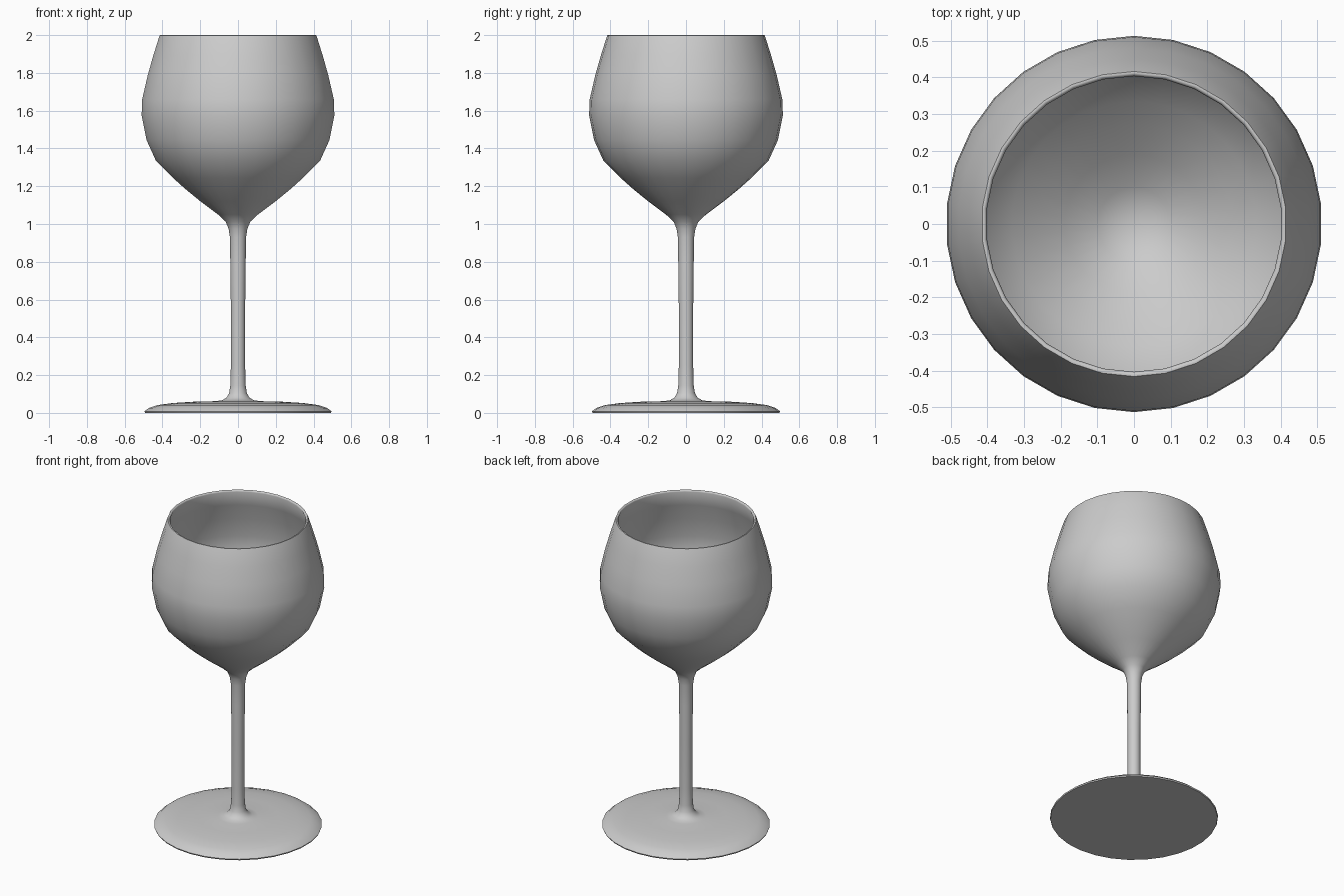
import bpy, bmesh, math

SIDES = 30

# Half profile (radius, height): foot, stem, outer bowl, rim, inner bowl
foot = [(0, 0), (0.495, 0), (0.498, 0.008), (0.475, 0.026), (0.43, 0.041),
        (0.35, 0.052), (0.24, 0.059), (0.12, 0.062)]
stem = [(0.085, 0.067), (0.062, 0.08), (0.047, 0.105), (0.041, 0.145),
        (0.038, 0.25), (0.038, 0.55), (0.041, 0.8), (0.043, 0.93),
        (0.05, 0.975), (0.066, 1.013)]
bowl_outer = [(0.106, 1.05), (0.2, 1.12), (0.28, 1.185), (0.345, 1.243),
              (0.437, 1.335), (0.487, 1.445), (0.513, 1.575), (0.51, 1.66),
              (0.48, 1.79), (0.45, 1.895), (0.419, 1.993)]
rim = [(0.416, 1.999), (0.411, 2.0), (0.406, 1.997)]
bowl_inner = [(0.403, 1.99), (0.435, 1.89), (0.465, 1.787), (0.495, 1.658),
              (0.498, 1.577), (0.472, 1.452), (0.424, 1.345), (0.334, 1.255),
              (0.27, 1.197), (0.19, 1.133), (0.1, 1.067), (0, 1.03)]
profile = foot + stem + bowl_outer + rim + bowl_inner

# Lathe the profile around z, starting on +y
bm = bmesh.new()
verts = [bm.verts.new((0, r, z)) for r, z in profile]
edges = [bm.edges.new(pair) for pair in zip(verts, verts[1:])]
bmesh.ops.spin(bm, geom=verts + edges, cent=(0, 0, 0), axis=(0, 0, 1),
               angle=2 * math.pi, steps=SIDES)
bmesh.ops.remove_doubles(bm, verts=bm.verts, dist=0.0005)
bmesh.ops.recalc_face_normals(bm, faces=bm.faces)

mesh = bpy.data.meshes.new("wine_glass")
bm.to_mesh(mesh)
bm.free()
glass = bpy.data.objects.new("wine_glass", mesh)
bpy.context.collection.objects.link(glass)

# Smooth shading with a crisp foot edge
bpy.context.view_layer.objects.active = glass
glass.select_set(True)
bpy.ops.object.shade_smooth_by_angle(angle=math.radians(50))
